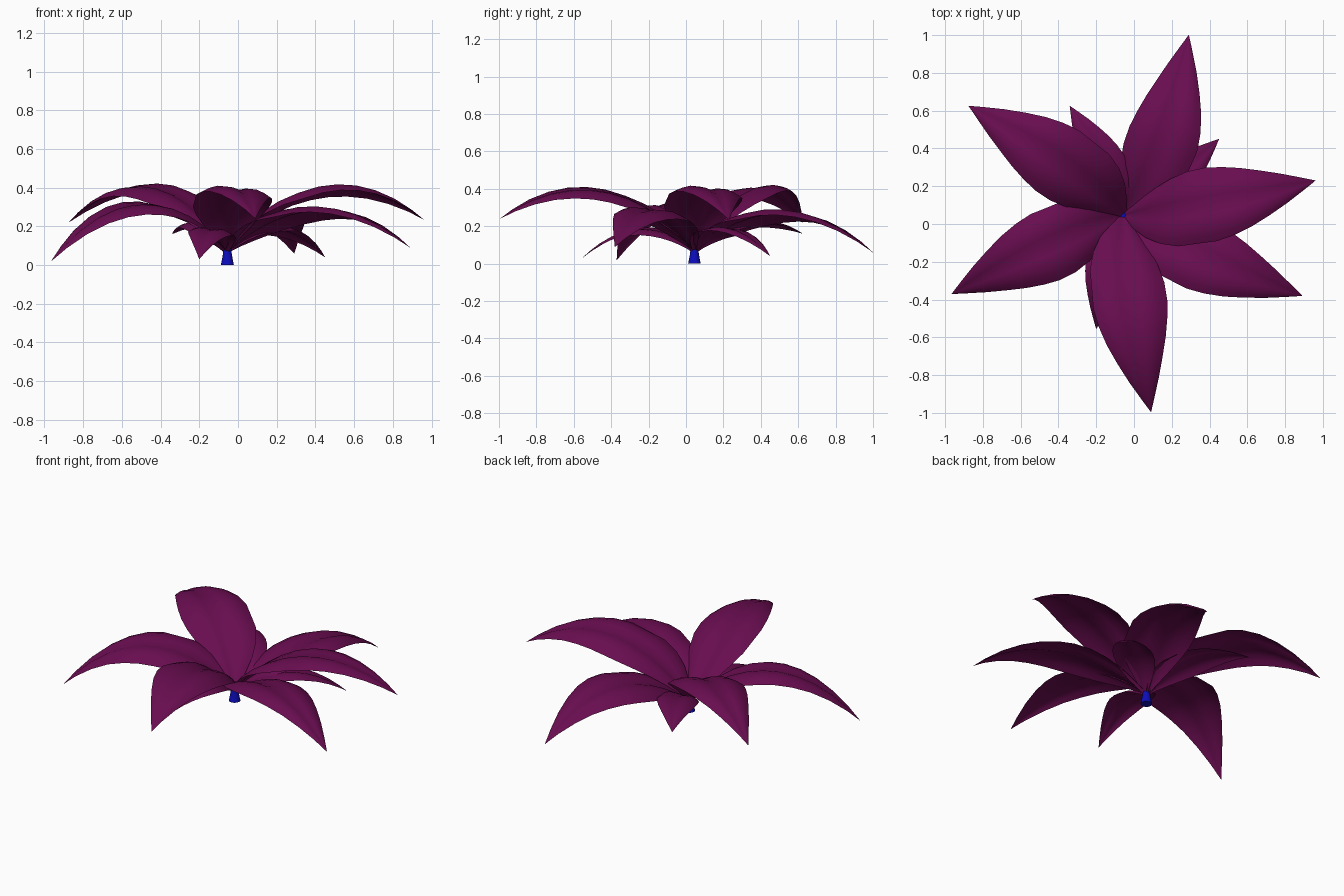
import bpy, bmesh, math
from mathutils import Vector

if "Cube" in bpy.data.objects:
    bpy.data.objects.remove(bpy.data.objects["Cube"])

CX, CY = -0.055, 0.045


def material(name, col):
    m = bpy.data.materials.new(name)
    m.diffuse_color = (*col, 1)
    m.use_nodes = True
    m.node_tree.nodes["Principled BSDF"].inputs["Base Color"].default_value = m.diffuse_color
    return m


PURPLE = material("purple_leaf", (0.14, 0.004, 0.08))
BLUE = material("blue_stem", (0.004, 0.004, 0.5))

# half-width along the leaf, and cross-section (across, lift) with a sunken midrib
WIDTH = [(0, .02), (.06, .05), (.13, .09), (.21, .13), (.3, .167), (.4, .193), (.5, .197),
         (.59, .183), (.68, .158), (.77, .122), (.86, .08), (.94, .036), (1, .001)]
SECTION = [(-1, -.14), (-.8, -.02), (-.55, .07), (-.25, .07), (0, 0),
           (.25, .07), (.55, .07), (.8, -.02), (1, -.14)]
ROLL = .1       # each leaf leans, right-hand edge up


def finish(bm, name, mat, angle):
    mesh = bpy.data.meshes.new(name)
    bm.to_mesh(mesh)
    bm.free()
    mesh.materials.append(mat)
    ob = bpy.data.objects.new(name, mesh)
    bpy.context.collection.objects.link(ob)
    bpy.ops.object.select_all(action='DESELECT')
    ob.select_set(True)
    bpy.context.view_layer.objects.active = ob
    bpy.ops.object.shade_smooth_by_angle(angle=math.radians(angle))


def leaf(name, tip, z1, z2, width, sag, base):
    """Arched leaf from the stem to tip; z1, z2 are the arch handle heights."""
    out = Vector((tip[0] - CX, tip[1] - CY, 0))
    length = out.length
    out.normalize()
    side = Vector((-out.y, out.x, 0))
    p = [Vector((.01, base)), Vector((.24 * length, z1)),
         Vector((.61 * length, z2)), Vector((length, tip[2]))]
    bm = bmesh.new()
    rows = []
    for t, w in WIDTH:
        s = 1 - t
        c = p[0]*s**3 + p[1]*3*s*s*t + p[2]*3*s*t*t + p[3]*t**3
        d = ((p[1]-p[0])*s*s + (p[2]-p[1])*2*s*t + (p[3]-p[2])*t*t).normalized()
        normal = out * -d.y + Vector((0, 0, d.x))
        centre = (Vector((CX, CY, c.y)) + out * c.x
                  - side * sag * math.sin(math.pi * t))
        near = max(0, 1 - t / .4)           # right edge is broader and curls up near the stem
        row = []
        for u, h in SECTION:
            right = near if u < 0 else 0
            hw = w * width * (1 + .6 * right)
            lift = h - ROLL * u + .35 * right * u * u
            row.append(bm.verts.new(centre + side * u * hw + normal * lift * hw))
        rows.append(row)
    for a, b in zip(rows, rows[1:]):
        for i in range(len(SECTION) - 1):
            bm.faces.new((a[i], b[i], b[i+1], a[i+1]))
    finish(bm, name, PURPLE, 35)


# three tiers of leaves: tip x, y, z, arch handles, sideways sag
UPPER = [(.96, .23, .235, .38, .53, .025), (-.875, .625, .22, .39, .54, .035),
         (.09, -.995, .24, .36, .525, .03)]
MIDDLE = [(.29, 1.0, .06, .25, .41, .06), (.89, -.38, .09, .26, .42, .025),
          (-.965, -.37, .02, .31, .47, .02)]
LOWER = [(-.34, .625, .16, .21, .27, .025), (.45, .45, .04, .2, .25, .02),
         (-.2, -.555, .03, .2, .25, .02)]
TIERS = [("upper", UPPER, 1, .085), ("middle", MIDDLE, .97, .075), ("lower", LOWER, .6, .065)]
for tier, leaves, width, base in TIERS:
    for i, (x, y, z, z1, z2, sag) in enumerate(leaves):
        leaf(f"{tier}_leaf_{i+1}", (x, y, z), z1, z2, width, sag, base)

# flared stem
bm = bmesh.new()
N = 12
rings = [[bm.verts.new((CX + r * math.cos(2*math.pi*k/N), CY + r * math.sin(2*math.pi*k/N), z))
          for k in range(N)] for z, r in [(0, .034), (.012, .031), (.05, .024), (.082, .02)]]
for a, b in zip(rings, rings[1:]):
    for k in range(N):
        bm.faces.new((a[k], a[(k+1) % N], b[(k+1) % N], b[k]))
bm.faces.new(rings[0][::-1])
bm.faces.new(rings[-1])
finish(bm, "stem", BLUE, 40)
